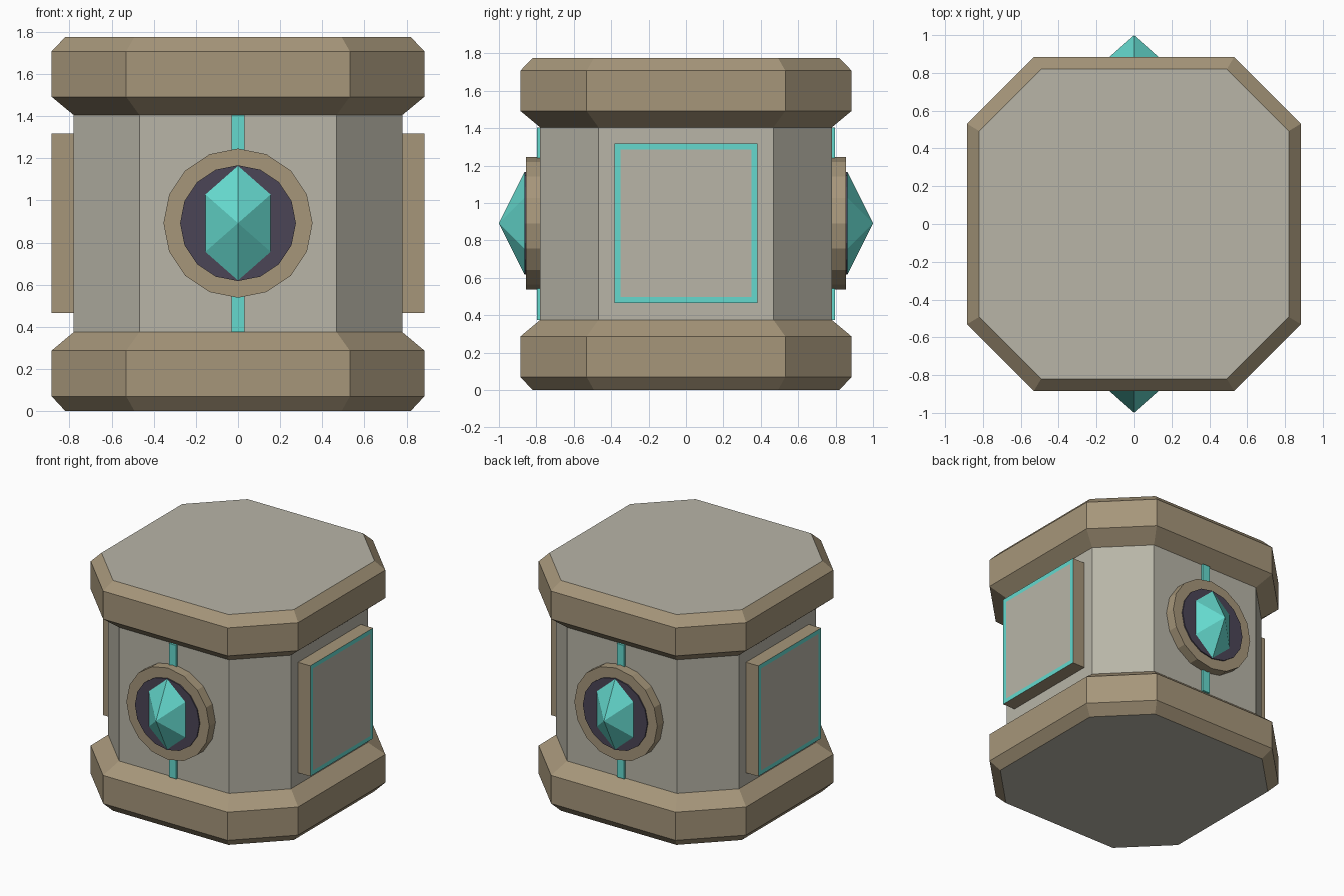
import bpy, bmesh, math
from mathutils import Matrix, Vector

if "Cube" in bpy.data.objects:
    bpy.data.objects.remove(bpy.data.objects["Cube"])


def srgb(r, g, b):
    lin = [((c / 255 + 0.055) / 1.055) ** 2.4 for c in (r, g, b)]
    return (*lin, 1.0)


def material(name, rgb):
    m = bpy.data.materials.new(name)
    m.diffuse_color = srgb(*rgb)
    m.use_nodes = True
    m.node_tree.nodes["Principled BSDF"].inputs["Base Color"].default_value = m.diffuse_color
    return m


STONE = material("pale stone", (184, 181, 167))
BRONZE = material("tan bronze", (166, 150, 122))
TEAL = material("teal crystal", (101, 217, 206))
DARK = material("dark violet", (75, 69, 86))
MID = 0.892  # height of the medallion and panel centres


def finish(name, bm, mats, rule=None):
    bmesh.ops.recalc_face_normals(bm, faces=bm.faces)
    bm.normal_update()
    if rule:
        for f in bm.faces:
            f.material_index = rule(f)
    me = bpy.data.meshes.new(name)
    bm.to_mesh(me)
    bm.free()
    for m in mats:
        me.materials.append(m)
    ob = bpy.data.objects.new(name, me)
    bpy.context.collection.objects.link(ob)
    return ob


def octagon_loft(name, profile, mats, rule=None):
    """Stack chamfered-square rings given as (height, half width)."""
    bm = bmesh.new()
    rings = []
    for z, r in profile:
        c = r * 0.6
        pts = [(r, -c), (r, c), (c, r), (-c, r), (-r, c), (-r, -c), (-c, -r), (c, -r)]
        rings.append([bm.verts.new((x, y, z)) for x, y in pts])
    for a, b in zip(rings, rings[1:]):
        for i in range(8):
            j = (i + 1) % 8
            bm.faces.new((a[i], a[j], b[j], b[i]))
    bm.faces.new(rings[0])
    bm.faces.new(rings[-1])
    return finish(name, bm, mats, rule)


def box(name, lo, hi, mats):
    bm = bmesh.new()
    lo, hi = Vector(lo), Vector(hi)
    bmesh.ops.create_cube(bm, size=1, matrix=Matrix.Translation((lo + hi) / 2)
                          @ Matrix.Diagonal((*(hi - lo), 1)))
    return finish(name, bm, mats)


def disc(name, radius, y0, y1, side, mat):
    """16-sided disc facing along y, with a vertex at the top."""
    bm = bmesh.new()
    bmesh.ops.create_cone(bm, cap_ends=True, segments=16, radius1=radius,
                          radius2=radius, depth=y1 - y0)
    bm.transform(Matrix.Translation((0, side * (y0 + y1) / 2, MID))
                 @ Matrix.Rotation(math.pi / 2, 4, 'X'))
    return finish(name, bm, [mat])


# Body and the two collars; the outer end faces are stone
octagon_loft("body", [(0.375, 0.78), (1.405, 0.78)], [STONE])
octagon_loft("base_collar", [(0, 0.82), (0.07, 0.885), (0.287, 0.885), (0.375, 0.78)],
             [BRONZE, STONE], lambda f: int(f.normal.z < -0.99))
octagon_loft("top_collar", [(1.405, 0.78), (1.492, 0.885), (1.708, 0.885), (1.776, 0.82)],
             [BRONZE, STONE], lambda f: int(f.normal.z > 0.99))

for side, label in ((-1, "front"), (1, "back")):
    # Glowing strip behind the medallion
    y = sorted((side * 0.77, side * 0.797))
    box(label + "_strip", (-0.031, y[0], 0.375), (0.031, y[1], 1.405), [TEAL])
    # Medallion rim and dark setting
    disc(label + "_rim", 0.354, 0.77, 0.855, side, BRONZE)
    disc(label + "_setting", 0.275, 0.85, 0.864, side, DARK)
    # Six-sided pointed gem
    bm = bmesh.new()
    outline = [(0, 0.272), (0.155, 0.136), (0.155, -0.136),
               (0, -0.272), (-0.155, -0.136), (-0.155, 0.136)]
    rim = [bm.verts.new((x, side * 0.864, MID + z)) for x, z in outline]
    tip = bm.verts.new((0, side * 1.0, MID))
    bm.faces.new(rim)
    for i in range(6):
        bm.faces.new((rim[i], rim[(i + 1) % 6], tip))
    finish(label + "_gem", bm, [TEAL])

for side, label in ((-1, "left"), (1, "right")):
    # Raised side panel with an inset teal border on its face
    x = sorted((side * 0.77, side * 0.885))
    ob = box(label + "_panel", (x[0], -0.383, 0.466), (x[1], 0.383, 1.318),
             [BRONZE, TEAL, STONE])
    bm = bmesh.new()
    bm.from_mesh(ob.data)
    face = max(bm.faces, key=lambda f: f.normal.x * side)
    border = bmesh.ops.inset_region(bm, faces=[face], thickness=0.046)["faces"]
    for f in border:
        f.material_index = 1
    face.material_index = 2
    bm.to_mesh(ob.data)
    bm.free()
